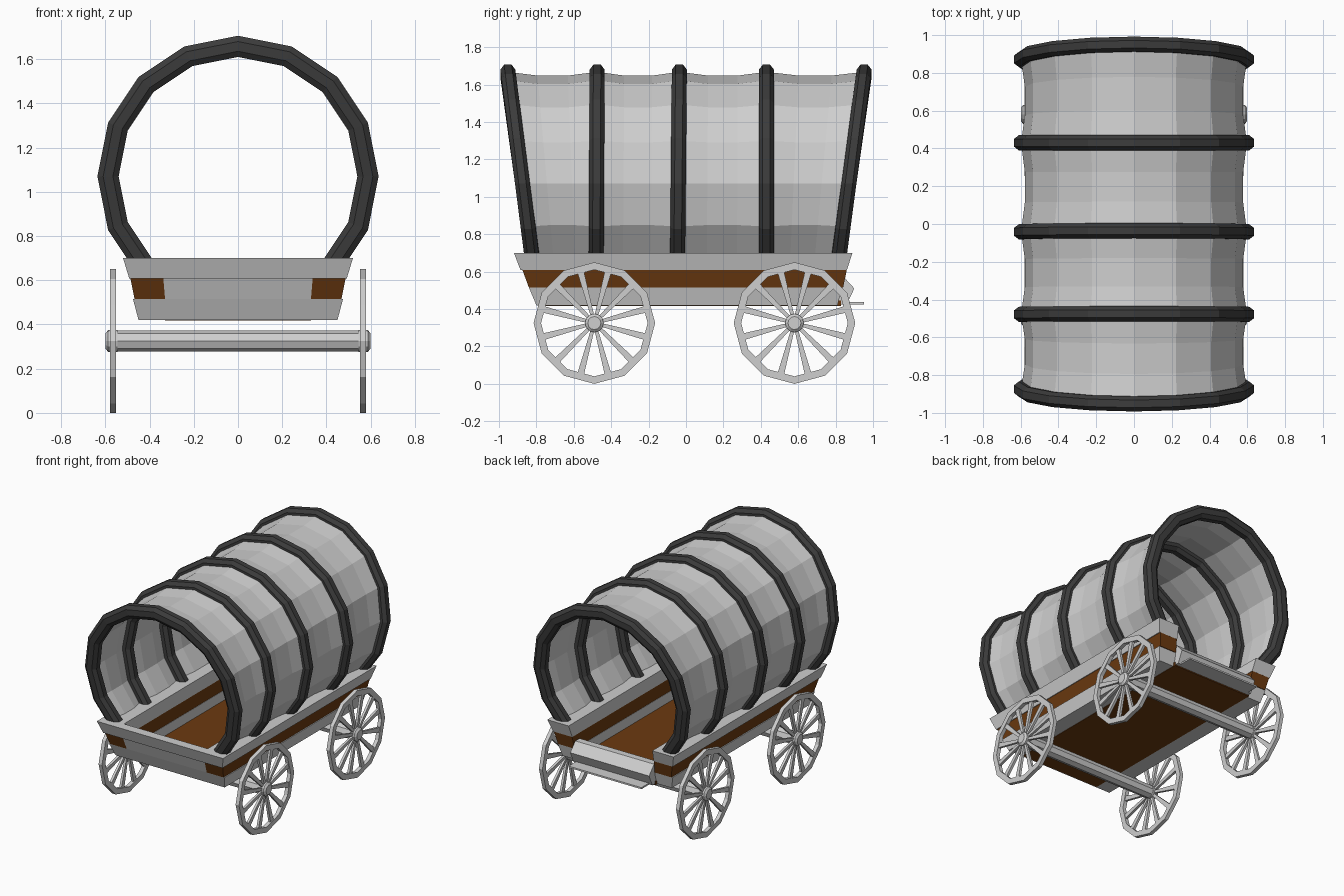
import bpy, bmesh, math
from mathutils import Vector

if "Cube" in bpy.data.objects:
    bpy.data.objects.remove(bpy.data.objects["Cube"])


def material(name, rgb):
    m = bpy.data.materials.new(name)
    m.diffuse_color = (*rgb, 1)
    m.use_nodes = True
    m.node_tree.nodes["Principled BSDF"].inputs["Base Color"].default_value = m.diffuse_color
    return m


GREY = material("pale grey", (0.62, 0.62, 0.62))
DARK = material("dark grey", (0.045, 0.045, 0.045))
BROWN = material("brown wood", (0.15, 0.042, 0.005))


def finish(name, bm, mat, recalc=True):
    if recalc:
        bmesh.ops.recalc_face_normals(bm, faces=bm.faces)
    me = bpy.data.meshes.new(name)
    bm.to_mesh(me)
    bm.free()
    me.materials.append(mat)
    ob = bpy.data.objects.new(name, me)
    bpy.context.collection.objects.link(ob)
    return ob


def skin(bm, rings, close_section=True, close_path=False, caps=True):
    """Bridge a list of equal-length point rings with quads."""
    vs = [[bm.verts.new(p) for p in r] for r in rings]
    n, k = len(vs), len(vs[0])
    for i in range(n if close_path else n - 1):
        a, b = vs[i], vs[(i + 1) % n]
        for j in range(k if close_section else k - 1):
            bm.faces.new((a[j], a[(j + 1) % k], b[(j + 1) % k], b[j]))
    if caps and not close_path:
        bm.faces.new(vs[0])
        bm.faces.new(vs[-1])


def block(name, low, z0, high, z1, mat):
    """Tapered block from a low and a high rectangle (x0, x1, y0, y1)."""
    bm = bmesh.new()
    rings = [[(x0, y0, z), (x1, y0, z), (x1, y1, z), (x0, y1, z)]
             for (x0, x1, y0, y1), z in ((low, z0), (high, z1))]
    skin(bm, rings)
    return finish(name, bm, mat)


# Cover: dark hoops, end ones leaning outward
CZ, R = 1.07, 0.588
ANGLES = [math.radians(-45 + 22.5 * i) for i in range(13)]
HOOPS = [(-0.825, -0.958), (-0.48, -0.475), (-0.045, -0.035),
         (0.43, 0.43), (0.82, 0.958)]          # y at z=0.7 and z=1.7
SECTION = [(0.048, -0.02), (0.048, 0.02), (0.022, 0.04), (-0.022, 0.04),
           (-0.048, 0.02), (-0.048, -0.02), (-0.022, -0.04), (0.022, -0.04)]


def hoop_y(h, z):
    return h[0] + (h[1] - h[0]) * (z - 0.7)


for i, h in enumerate(HOOPS):
    bm = bmesh.new()
    rings = []
    for a in ANGLES:
        yc = hoop_y(h, CZ + R * math.sin(a))
        rings.append([((R + dr) * math.cos(a), yc + dy, CZ + (R + dr) * math.sin(a))
                      for dr, dy in SECTION])
    skin(bm, rings)
    finish(f"cover_hoop_{i + 1}", bm, DARK)

# Cover: canvas sagging between the hoops
bm = bmesh.new()
rings = []
for i in range(4):
    for t, r in ((0, 0.598), (0.33, 0.578), (0.67, 0.578)) + (((1, 0.598),) if i == 3 else ()):
        ring = []
        for a in ANGLES:
            z = CZ + r * math.sin(a)
            y = hoop_y(HOOPS[i], z) * (1 - t) + hoop_y(HOOPS[i + 1], z) * t
            ring.append((r * math.cos(a), y, z))
        rings.append(ring)
skin(bm, rings, close_section=False, caps=False)
finish("canvas_cover", bm, GREY)

# Wagon side rails: grey, brown, grey layers flaring upward
LAYERS = [  # name, z0, z1, (inner, outer, front, back) low and high, colour
    ("lower", 0.42, 0.515, (0.32, 0.45, -0.80, 0.81), (0.328, 0.475, -0.84, 0.835), GREY),
    ("middle", 0.515, 0.61, (0.33, 0.468, -0.84, 0.84), (0.338, 0.487, -0.875, 0.86), BROWN),
    ("top", 0.608, 0.70, (0.336, 0.492, -0.885, 0.86), (0.345, 0.52, -0.92, 0.89), GREY)]
for side, s in (("right", 1), ("left", -1)):
    for name, z0, z1, lo, hi, mat in LAYERS:
        block(f"{name}_rail_{side}", (s * lo[0], s * lo[1], lo[2], lo[3]), z0,
              (s * hi[0], s * hi[1], hi[2], hi[3]), z1, mat)

# Front boards between the rails
for name, z0, z1, lo, hi, mat in LAYERS:
    block(f"front_board_{name}", (-lo[0], lo[0], lo[2], lo[2] + 0.07), z0,
          (-hi[0], hi[0], hi[2], hi[2] + 0.07), z1, GREY)

# Floor
block("floor", (-0.33, 0.33, -0.79, 0.83), 0.417, (-0.33, 0.33, -0.79, 0.83), 0.445, BROWN)

# Tailboard and rear step
bm = bmesh.new()
PROFILE = [(0.79, 0.425), (0.86, 0.425), (0.90, 0.51), (0.84, 0.575), (0.79, 0.575)]
skin(bm, [[(x, y, z) for y, z in PROFILE] for x in (-0.325, 0.325)])
finish("tailboard", bm, GREY)
block("rear_step", (-0.3, 0.3, 0.82, 0.953), 0.425, (-0.3, 0.3, 0.82, 0.953), 0.437, GREY)


# Wheels and axles
def lathe(bm, profile, c, n, closed):
    """Turn (x, radius) points about the x axis through c."""
    rings = []
    for x, r in profile:
        rings.append([(c[0] + x, c[1] + r * math.sin(2 * math.pi * j / n),
                       c[2] + r * math.cos(2 * math.pi * j / n)) for j in range(n)])
    skin(bm, rings, close_path=closed)


WZ = 0.325
for end, y in (("front", -0.49), ("rear", 0.58)):
    for side, s in (("right", 1), ("left", -1)):
        c = Vector((s * 0.565, y, WZ))
        bm = bmesh.new()
        lathe(bm, [(-0.014, 0.325), (0.014, 0.325), (0.014, 0.285), (-0.014, 0.285)],
              c, 12, True)
        # spokes widening towards the rim
        for k in range(12):
            a = 2 * math.pi * (k + 0.5) / 12
            d, t = Vector((0, math.sin(a), math.cos(a))), Vector((0, math.cos(a), -math.sin(a)))
            X = Vector((1, 0, 0))
            skin(bm, [[c + d * r + t * u * w + X * v * 0.009
                       for u, v in ((-1, -1), (1, -1), (1, 1), (-1, 1))]
                      for r, w in ((0.03, 0.009), (0.287, 0.018))])
        finish(f"{end}_wheel_{side}", bm, GREY)
        bm = bmesh.new()
        lathe(bm, [(-0.02 * s, 0.05), (0.022 * s, 0.05), (0.034 * s, 0.035)], c, 12, False)
        finish(f"{end}_hub_{side}", bm, GREY)
    bm = bmesh.new()
    lathe(bm, [(-0.555, 0.048), (0.555, 0.048)], (0, y, WZ), 8, False)
    finish(f"{end}_axle", bm, GREY)
